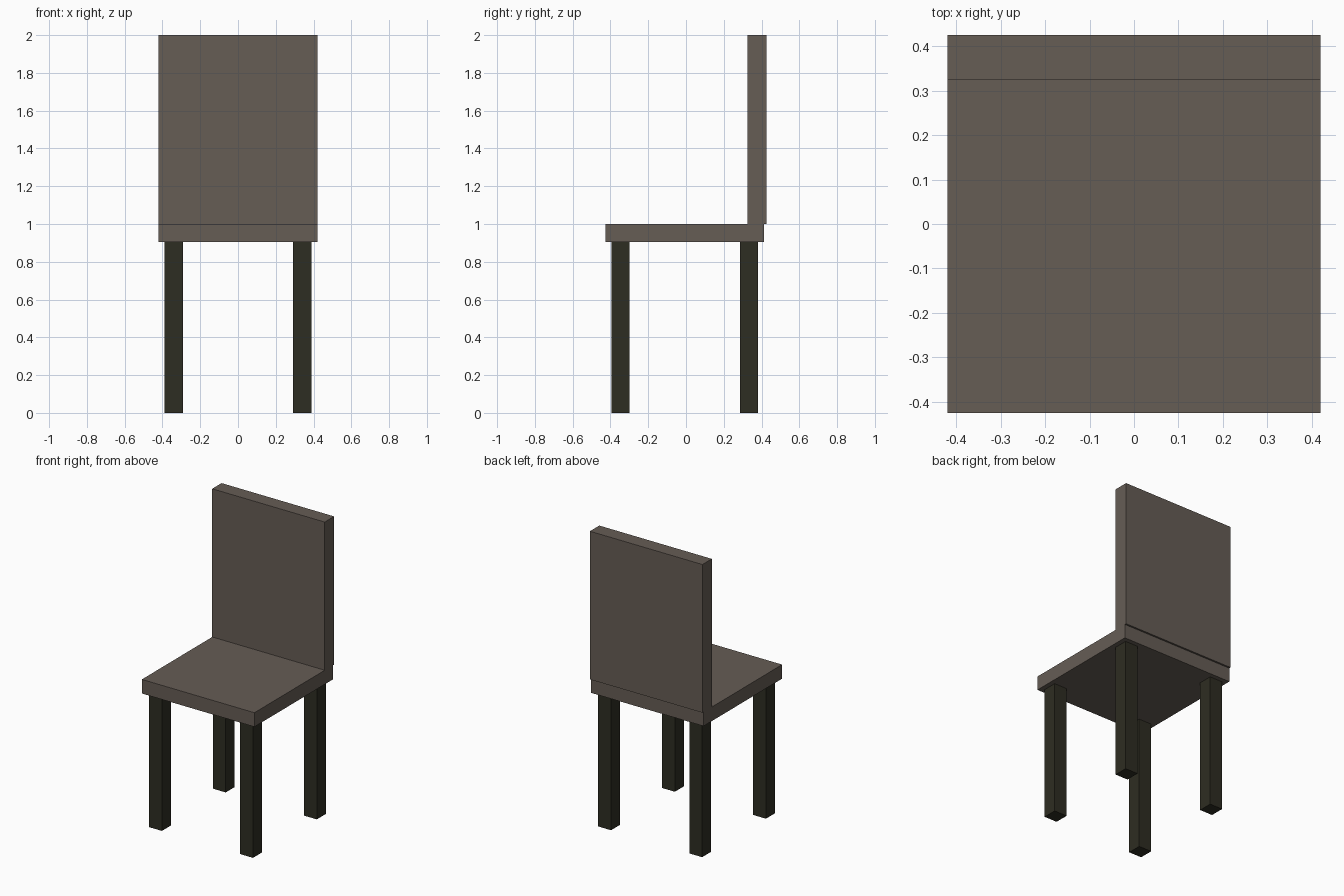
import bpy

cube = bpy.data.objects.get("Cube")
if cube:
    bpy.data.objects.remove(cube, do_unlink=True)


def make_material(name, color):
    mat = bpy.data.materials.new(name)
    mat.use_nodes = True
    mat.diffuse_color = color
    mat.node_tree.nodes["Principled BSDF"].inputs["Base Color"].default_value = color
    return mat


def box(name, low, high, mat):
    """Box between two opposite corners."""
    center = [(a + b) / 2 for a, b in zip(low, high)]
    bpy.ops.mesh.primitive_cube_add(size=1, location=center)
    obj = bpy.context.object
    obj.name = name
    obj.scale = [b - a for a, b in zip(low, high)]
    bpy.ops.object.transform_apply(location=False, rotation=False, scale=True)
    obj.data.materials.append(mat)
    return obj


taupe = make_material("taupe", (0.133, 0.109, 0.091, 1))
dark_olive = make_material("dark olive wood", (0.027, 0.026, 0.016, 1))

half_width = 0.42
seat_bottom, seat_top = 0.905, 1.0

# Seat and backrest; the backrest overhangs the rear edge slightly
box("seat", (-half_width, -0.425, seat_bottom), (half_width, 0.413, seat_top), taupe)
box("backrest", (-half_width, 0.325, seat_top), (half_width, 0.425, 2), taupe)

# Four square legs
leg = 0.048
for side, x in (("left", 0.34), ("right", -0.34)):
    for end, y in (("front", -0.346), ("rear", 0.334)):
        box(f"{end}_{side}_leg", (x - leg, y - leg, 0),
            (x + leg, y + leg, seat_bottom), dark_olive)
